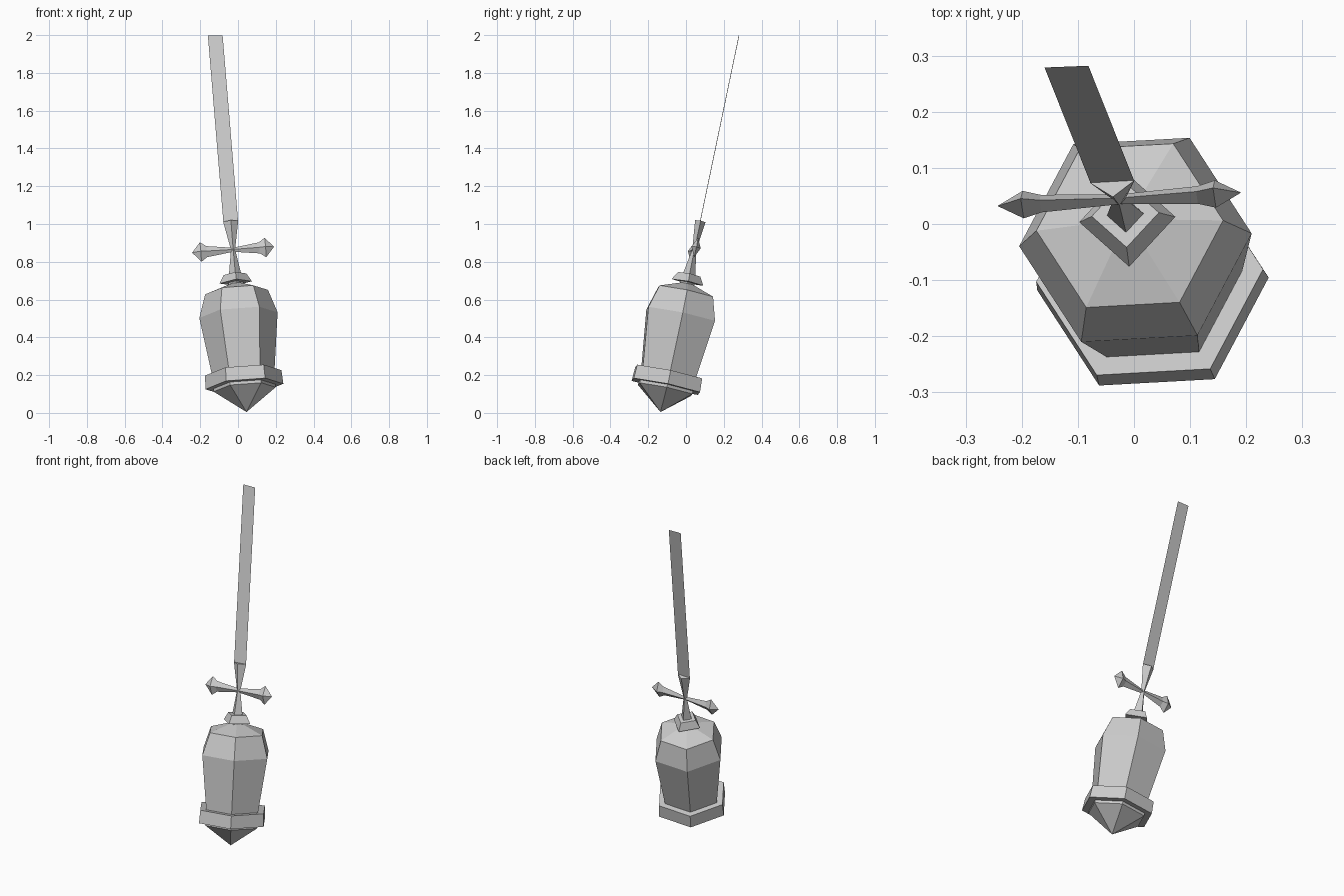
import bpy, bmesh, math
from mathutils import Vector, Matrix

if "Cube" in bpy.data.objects:
    bpy.data.objects.remove(bpy.data.objects["Cube"])

# Single flat grey for the whole lantern
grey = bpy.data.materials.new("light_grey")
grey.diffuse_color = (0.6, 0.6, 0.6, 1)
grey.use_nodes = True
grey.node_tree.nodes["Principled BSDF"].inputs["Base Color"].default_value = grey.diffuse_color

# Tilted frame: local z runs from the bottom tip up to the strap end
tip = Vector((0.045, -0.135, 0.005))
up = Vector((-0.083, 0.2085, 1)).normalized()
side = Vector((1, 0.04, 0))
side = (side - up * side.dot(up)).normalized()
back = up.cross(side)
frame = Matrix((side, back, up)).transposed().to_4x4()
frame.translation = tip


def finish(bm, name, matrix):
    bmesh.ops.remove_doubles(bm, verts=bm.verts, dist=1e-5)
    if len(bm.faces) > 1:
        bmesh.ops.recalc_face_normals(bm, faces=bm.faces)
    bm.transform(matrix)
    mesh = bpy.data.meshes.new(name)
    bm.to_mesh(mesh)
    bm.free()
    mesh.materials.append(grey)
    obj = bpy.data.objects.new(name, mesh)
    bpy.context.collection.objects.link(obj)
    return obj


def loft(name, sides, profile, matrix=frame):
    """Stack polygon rings given as (height, x radius, y radius)."""
    bm = bmesh.new()
    rings = []
    for h, rx, ry in profile:
        rings.append([bm.verts.new((rx * math.cos(math.tau * i / sides),
                                    ry * math.sin(math.tau * i / sides), h))
                      for i in range(sides)])
    for a, b in zip(rings, rings[1:]):
        for i in range(sides):
            j = (i + 1) % sides
            bm.faces.new((a[i], a[j], b[j], b[i]))
    bm.faces.new(rings[0][::-1])
    bm.faces.new(rings[-1])
    return finish(bm, name, matrix)


def even(*pairs):
    return [(h, r, r) for h, r in pairs]


# Six-sided lantern: pointed base, rim and glass body with sloped roof
loft("base_point", 6, even((0, 0.0005), (0.122, 0.165), (0.138, 0.165)))
loft("base_rim", 6, even((0.138, 0.207), (0.212, 0.203)))
loft("lantern_body", 6, even((0.205, 0.165), (0.525, 0.208),
                             (0.65, 0.167), (0.695, 0.035)))

# Four-sided neck and cap
loft("neck", 4, even((0.685, 0.04), (0.71, 0.04)))
loft("cap", 4, even((0.703, 0.086), (0.747, 0.06)))

# Hanger pinched in the middle
loft("hanger", 4, [(0.745, 0.033, 0.033), (0.88, 0.011, 0.011),
                   (1.035, 0.04, 0.028)])

# Crossbar arms with pointed knobs, mirrored left and right
for name, sign in (("right", 1), ("left", -1)):
    turn = Matrix.Translation((0, 0, 0.88)) @ Matrix.Rotation(sign * math.pi / 2, 4, 'Y')
    loft("crossbar_" + name, 4, [(0, 0.011, 0.009), (0.14, 0.03, 0.016),
                                 (0.172, 0.053, 0.025), (0.217, 0.0005, 0.0005)],
         frame @ turn)

# Long flat strap
bm = bmesh.new()
bm.faces.new([bm.verts.new(p) for p in ((-0.039, 0, 1.03), (0.039, 0, 1.03),
                                        (0.039, 0, 2.039), (-0.039, 0, 2.045))])
finish(bm, "strap", frame)
